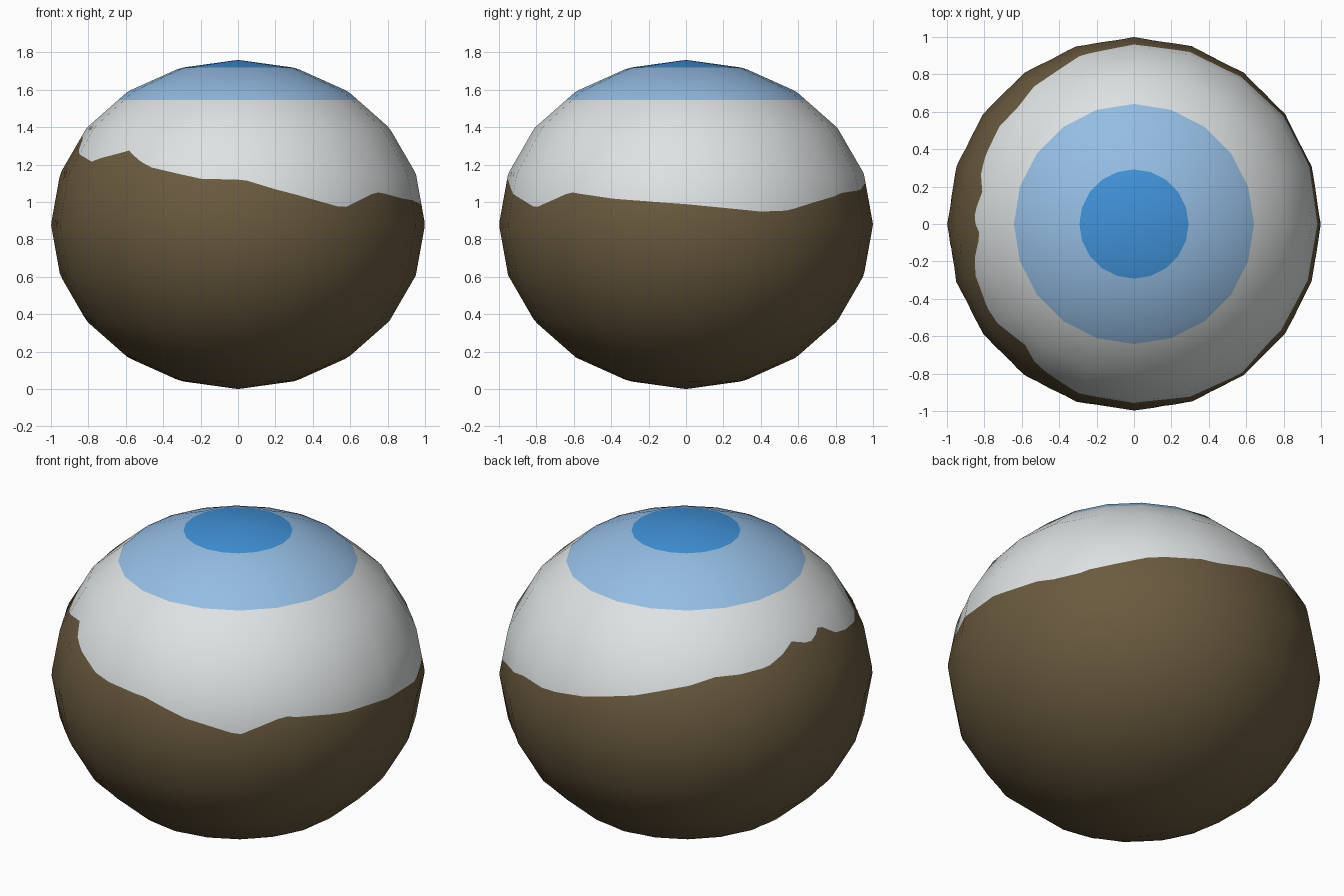
import bpy, math
from mathutils import Vector

if "Cube" in bpy.data.objects:
    bpy.data.objects.remove(bpy.data.objects["Cube"])

H = 0.88            # half height of the squashed ball
COLS = 120          # columns, fine enough for the ragged lid edge
STEP = 18           # the ball has 20 sides and 10 rings

# Height of the ragged eyelid edge against direction (degrees from +x)
EDGE = [(0, .99), (24, .95), (33, .955), (45, 1.0), (60, 1.05), (78, 1.07),
        (95, 1.12), (115, 1.19), (135, 1.26), (155, 1.27), (168, 1.35),
        (176, 1.31), (184, 1.36), (192, 1.28), (210, 1.22), (228, 1.28),
        (239, 1.19), (258, 1.125), (272, 1.12), (282, 1.07), (305, .97),
        (320, 1.055), (336, 1.02), (360, .99)]


def material(name, rgb):
    m = bpy.data.materials.new(name)
    m.diffuse_color = (*rgb, 1)
    m.use_nodes = True
    m.node_tree.nodes["Principled BSDF"].inputs["Base Color"].default_value = m.diffuse_color
    return m


def lid_edge(phi):
    """Polar angle of the eyelid edge in a direction."""
    for (a, za), (b, zb) in zip(EDGE, EDGE[1:]):
        if a <= phi <= b:
            z = za + (zb - za) * (phi - a) / (b - a)
            return math.degrees(math.acos((z - H) / H))


def ball_point(theta, phi):
    """Point on the 20-sided, 10-ring faceted ball."""
    i = min(int(theta // STEP), 9)
    f = theta / STEP - i
    a, b = math.radians(i * STEP), math.radians((i + 1) * STEP)
    r = math.sin(a) * (1 - f) + math.sin(b) * f
    c = math.cos(a) * (1 - f) + math.cos(b) * f
    half = math.radians(STEP / 2)
    r *= math.cos(half) / math.cos(math.radians(phi % STEP) - half)
    p = math.radians(phi)
    return Vector((r * math.cos(p), r * math.sin(p), H + H * c))


def band(name, top, bottom, rows, mat):
    """Strip of the ball between two edges given as polar angle by direction."""
    verts, faces = [], []
    for r in range(rows + 1):
        for c in range(COLS):
            phi = c * 360 / COLS
            t, b = top(phi), bottom(phi)
            verts.append(ball_point(t + (b - t) * r / rows, phi))
    for r in range(rows):
        for c in range(COLS):
            d = (c + 1) % COLS
            a, e = r * COLS, (r + 1) * COLS
            quad = (a + c, e + c, e + d, a + d)
            if r == 0 and top(0) == 0:
                quad = quad[:3]
            elif r == rows - 1 and bottom(0) == 180:
                quad = (quad[0], quad[1], quad[3])
            faces.append(quad)
    me = bpy.data.meshes.new(name)
    me.from_pydata(verts, [], faces)
    me.materials.append(mat)
    me.polygons.foreach_set("use_smooth", [True] * len(faces))
    # round shading over the faceted outline
    me.normals_split_custom_set_from_vertices(
        [Vector((v.x, v.y, (v.z - H) / H ** 2)).normalized() for v in verts])
    ob = bpy.data.objects.new(name, me)
    bpy.context.collection.objects.link(ob)


def level(angle):
    return lambda phi: angle


band("pupil", level(0), level(17), 2, material("strong blue", (.052, .285, .69)))
band("iris", level(17), level(40.4), 12, material("pale blue", (.30, .51, .77)))
band("eyeball", level(40.4), lid_edge, 20, material("off white", (.73, .76, .76)))
band("eyelid", lid_edge, level(180), 50, material("dark brown", (.145, .104, .050)))
